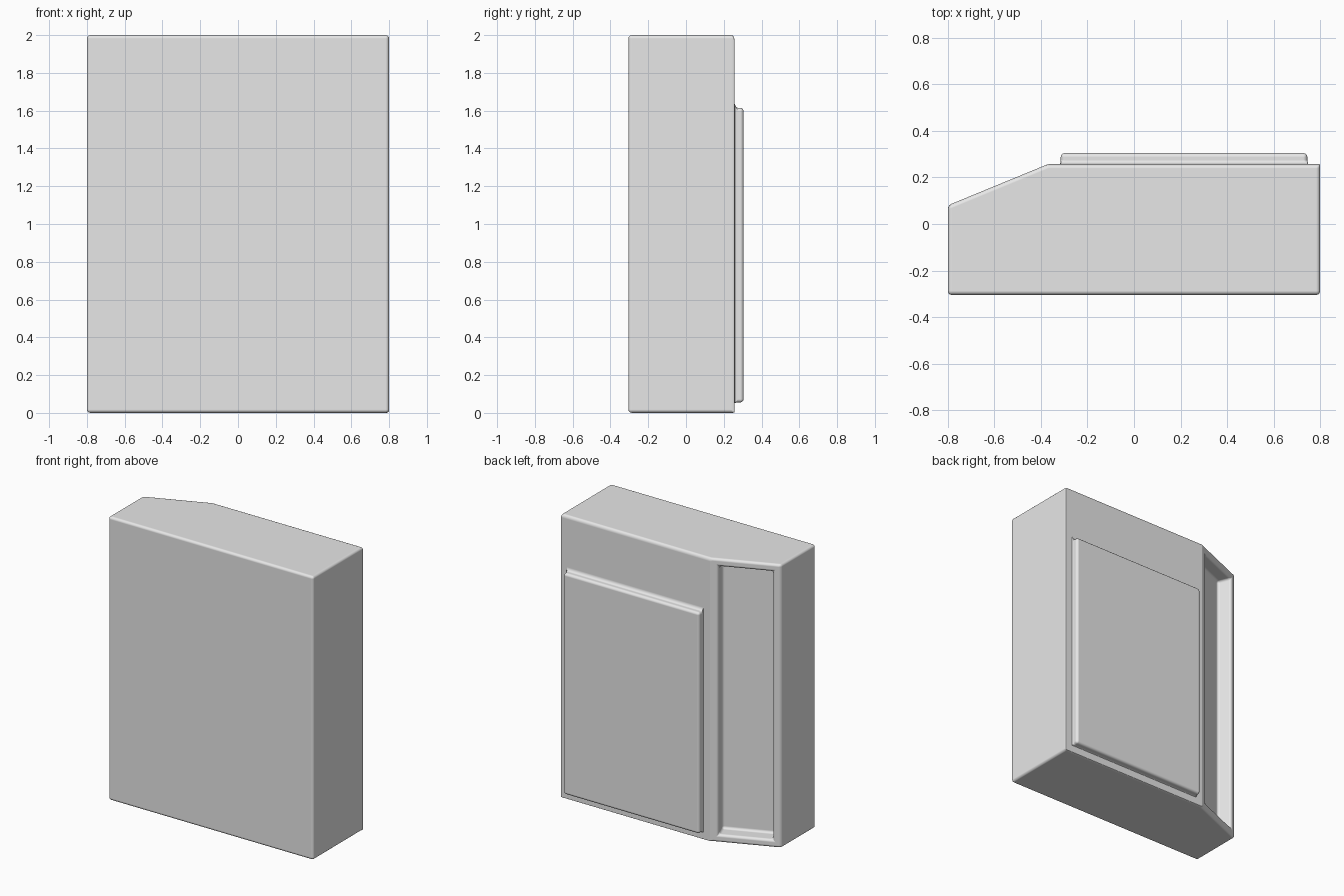
import bpy
import bmesh
from mathutils import Vector

cube = bpy.data.objects.get("Cube")
if cube:
    bpy.data.objects.remove(cube, do_unlink=True)

HEIGHT = 2.0
MARGIN = 0.055
OUTLINE = [(-0.8, -0.305), (0.8, -0.305), (0.8, 0.257), (-0.37, 0.257), (-0.8, 0.08)]

grey = bpy.data.materials.new("light grey")
grey.use_nodes = True
colour = (0.8, 0.8, 0.8, 1)
grey.diffuse_color = colour
grey.node_tree.nodes["Principled BSDF"].inputs["Base Color"].default_value = colour


def face_towards(bm, direction):
    """Return the face whose normal best matches a direction."""
    bm.normal_update()
    return max(bm.faces, key=lambda f: f.normal.dot(direction))


def push_face(bm, face, distance):
    """Extrude one face along its own normal."""
    offset = face.normal * distance
    new_face = bmesh.ops.extrude_discrete_faces(bm, faces=[face])["faces"][0]
    bmesh.ops.translate(bm, verts=new_face.verts, vec=offset)


bm = bmesh.new()

# Main casing: outline with one slanted back corner, pulled up
base = bm.faces.new([bm.verts.new((x, y, 0)) for x, y in OUTLINE])
top = bmesh.ops.extrude_face_region(bm, geom=[base])["geom"]
bmesh.ops.translate(bm, vec=(0, 0, HEIGHT),
                    verts=[v for v in top if isinstance(v, bmesh.types.BMVert)])
bmesh.ops.recalc_face_normals(bm, faces=bm.faces)

back = face_towards(bm, Vector((0, 1, 0)))
slant = face_towards(bm, Vector((-0.38, 0.92, 0)))

# Raised back panel, lower than the casing
bmesh.ops.inset_individual(bm, faces=[back], thickness=MARGIN, use_even_offset=True)
for v in back.verts:
    if v.co.z > HEIGHT / 2:
        v.co.z = 1.615
back.normal_update()
push_face(bm, back, 0.048)

# Sunken tray in the slanted face
bmesh.ops.inset_individual(bm, faces=[slant], thickness=MARGIN, use_even_offset=True)
slant.normal_update()
push_face(bm, slant, -0.1)

bmesh.ops.recalc_face_normals(bm, faces=bm.faces)
mesh = bpy.data.meshes.new("casing")
bm.to_mesh(mesh)
bm.free()
mesh.materials.append(grey)
casing = bpy.data.objects.new("casing", mesh)
bpy.context.collection.objects.link(casing)

# Soft rounded edges
bpy.context.view_layer.objects.active = casing
casing.select_set(True)
bpy.ops.object.shade_smooth()
bevel = casing.modifiers.new("soft edges", 'BEVEL')
bevel.width = 0.018
bevel.segments = 3
bevel.limit_method = 'ANGLE'
bevel.angle_limit = 0.3
bevel.harden_normals = True
